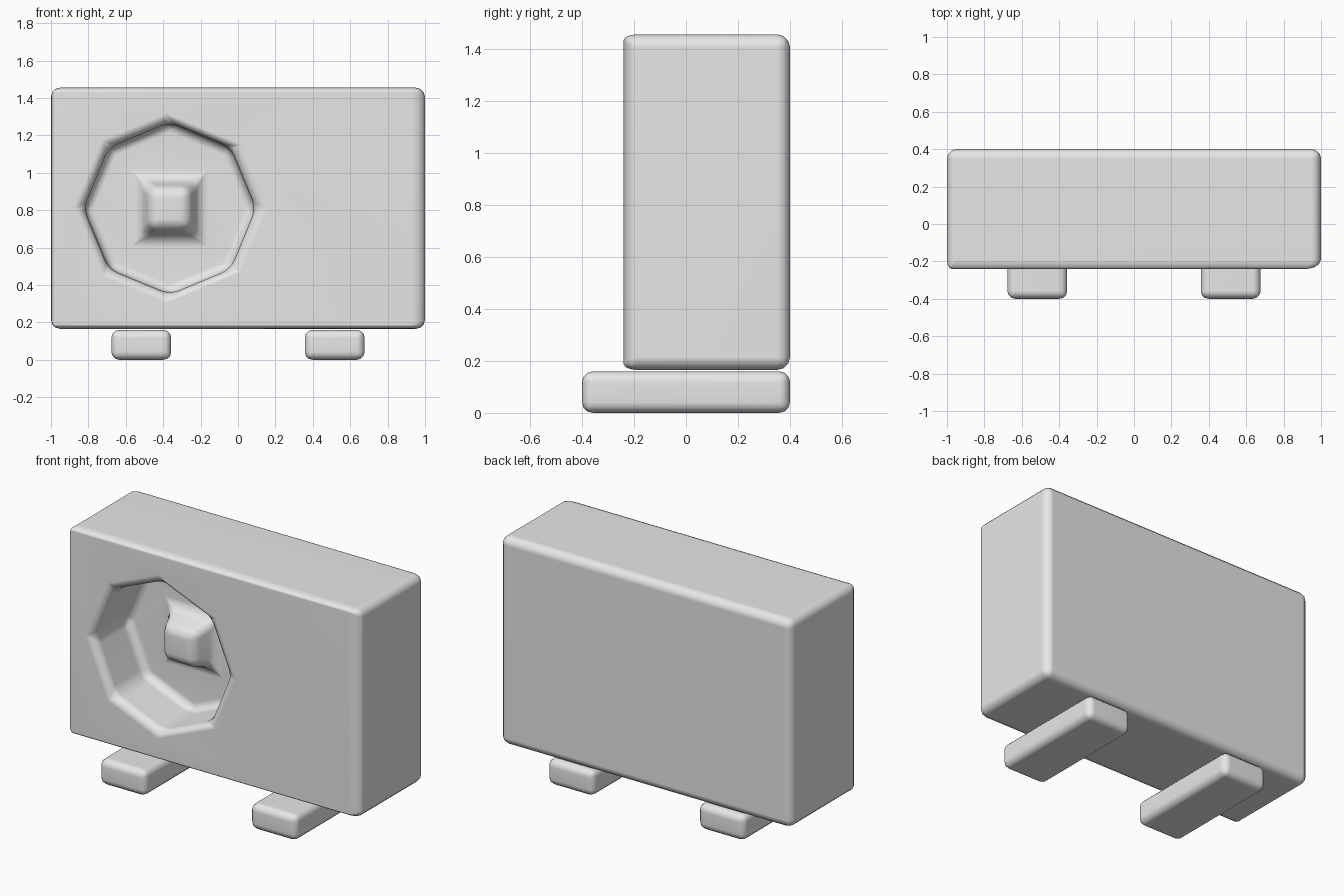
import bpy, bmesh, math
from mathutils import Matrix

old = bpy.data.objects.get("Cube")
if old:
    bpy.data.objects.remove(old, do_unlink=True)

grey = bpy.data.materials.new("light_grey")
grey.use_nodes = True
grey.diffuse_color = (0.8, 0.8, 0.8, 1)
grey.node_tree.nodes["Principled BSDF"].inputs["Base Color"].default_value = (0.8, 0.8, 0.8, 1)


def make_object(name, bm):
    bmesh.ops.recalc_face_normals(bm, faces=bm.faces)
    mesh = bpy.data.meshes.new(name)
    bm.to_mesh(mesh)
    bm.free()
    mesh.materials.append(grey)
    obj = bpy.data.objects.new(name, mesh)
    bpy.context.collection.objects.link(obj)
    return obj


def box(bm, low, high):
    size = [b - a for a, b in zip(low, high)]
    mid = [(a + b) / 2 for a, b in zip(low, high)]
    bmesh.ops.create_cube(bm, size=1, matrix=Matrix.Translation(mid) @ Matrix.Diagonal((*size, 1)))


def finish(obj, width):
    # rounded edges with smooth shading and flat main faces
    bevel = obj.modifiers.new("rounded_edges", "BEVEL")
    bevel.width = width
    bevel.segments = 3
    bevel.limit_method = "ANGLE"
    bevel.angle_limit = math.radians(25)
    normals = obj.modifiers.new("flat_faces", "WEIGHTED_NORMAL")
    normals.keep_sharp = True
    for face in obj.data.polygons:
        face.use_smooth = True


# Fan opening: centre, radius and depth
CX, CZ, RADIUS = -0.365, 0.81, 0.46
FRONT, FLOOR = -0.24, 0.09


def ring(bm, sides, radius, y, turn=0):
    return [bm.verts.new((CX + radius * math.cos(turn + math.tau * i / sides), y,
                          CZ + radius * math.sin(turn + math.tau * i / sides)))
            for i in range(sides)]


def bridge(bm, a, b):
    for i in range(len(a)):
        j = (i + 1) % len(a)
        bm.faces.new((a[i], a[j], b[j], b[i]))


# Casing with the octagonal opening and tapered square hub
bm = bmesh.new()
box(bm, (-1, FRONT, 0.165), (1, 0.4, 1.455))
front = min(bm.faces, key=lambda f: f.calc_center_median().y)
corners = sorted(front.verts, key=lambda v: math.atan2(v.co.z - CZ, v.co.x - CX))
bm.faces.remove(front)

rim = ring(bm, 8, RADIUS, FRONT)
floor = ring(bm, 8, RADIUS, FLOOR)
bridge(bm, rim, floor)
root2 = math.sqrt(2)
hub_base = ring(bm, 4, 0.155 * root2, FLOOR, math.pi / 4)
hub_top = ring(bm, 4, 0.105 * root2, FLOOR - 0.16, math.pi / 4)
bridge(bm, hub_base, hub_top)
bm.faces.new(hub_top)


def fill_between(octagon, square):
    # square corner k sits outside or inside octagon corner 2k + 1
    for k in range(4):
        n = (k + 1) % 4
        bm.faces.new((octagon[2 * k + 1], octagon[(2 * k + 2) % 8],
                      octagon[(2 * k + 3) % 8], square[n], square[k]))


# Order the casing corners from upper right, counter-clockwise
fill_between(rim, corners[2:] + corners[:2])
fill_between(floor, hub_base)
casing = make_object("casing", bm)
finish(casing, 0.05)

# Two support feet
for side, name in ((-1, "right_foot"), (1, "left_foot")):
    bm = bmesh.new()
    x = side * 0.517
    box(bm, (x - 0.16, -0.4, 0), (x + 0.16, 0.4, 0.16))
    finish(make_object(name, bm), 0.042)
